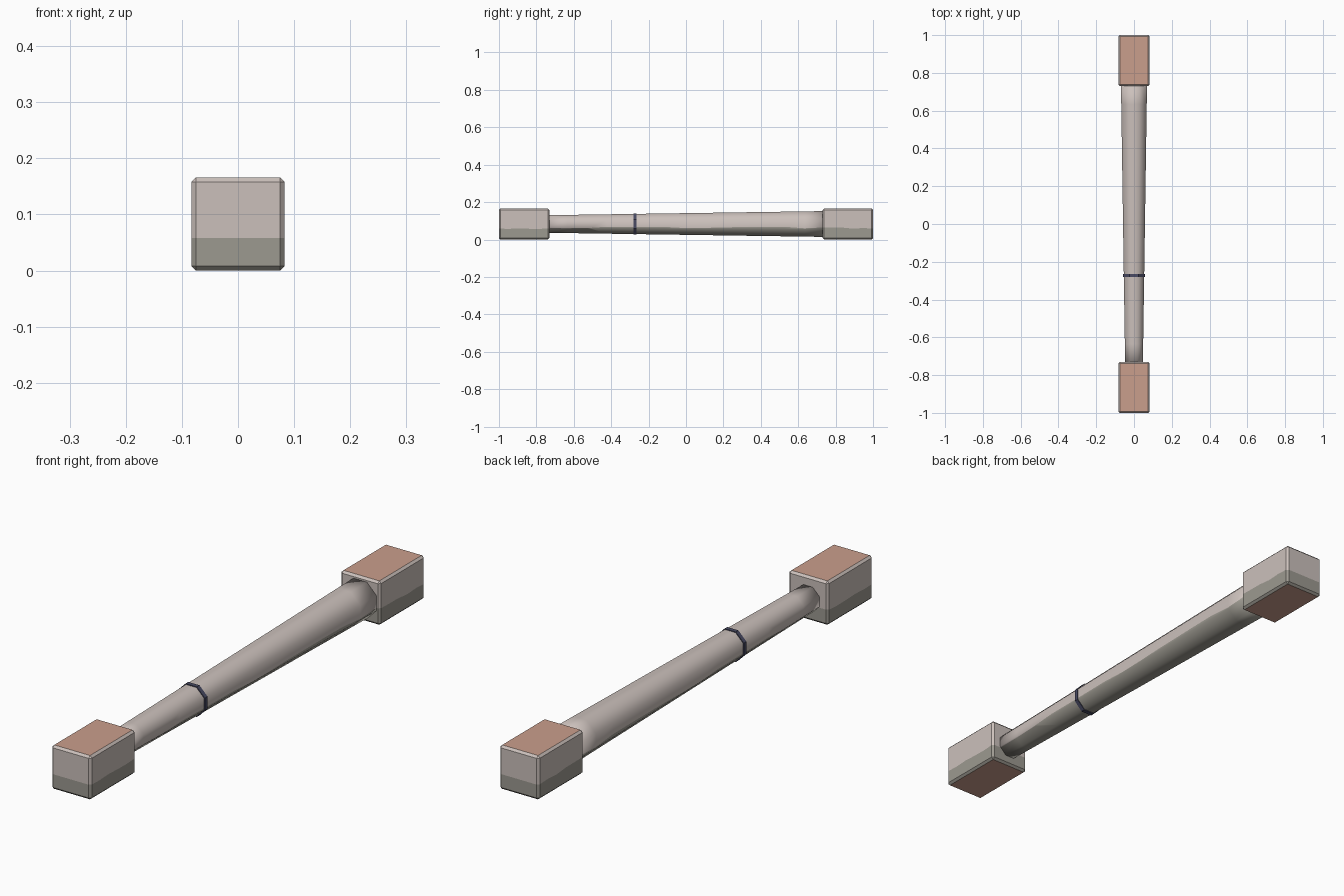
import bpy, bmesh, math, random
from mathutils import Vector

if "Cube" in bpy.data.objects:
    bpy.data.objects.remove(bpy.data.objects["Cube"])

random.seed(4)
CZ = 0.083   # height of the long axis


def material(name, rgb):
    m = bpy.data.materials.new(name)
    m.diffuse_color = (*rgb, 1)
    m.use_nodes = True
    m.node_tree.nodes["Principled BSDF"].inputs["Base Color"].default_value = m.diffuse_color
    return m


STONE = material("pale stone", (0.60, 0.53, 0.50))
GRIME = material("grey green grime", (0.335, 0.32, 0.28))
CLAY = material("terracotta", (0.59, 0.345, 0.265))
NAVY = material("dark navy", (0.065, 0.068, 0.125))


def finish(bm, name, mats, smooth=False):
    me = bpy.data.meshes.new(name)
    bmesh.ops.recalc_face_normals(bm, faces=bm.faces[:])
    bm.to_mesh(me)
    bm.free()
    for m in mats:
        me.materials.append(m)
    ob = bpy.data.objects.new(name, me)
    bpy.context.collection.objects.link(ob)
    if smooth:
        me.polygons.foreach_set("use_smooth", [True] * len(me.polygons))
    return ob


def slice_bm(bm, faces, co, no):
    geom = set(faces)
    for f in faces:
        geom.update(f.edges)
        geom.update(f.verts)
    bmesh.ops.bisect_plane(bm, geom=list(geom), dist=1e-5, plane_co=co, plane_no=no)


def add_grime(bm, y0, y1, n, level, wave):
    """Wavy tide line: slice along y, cut each slice by a tilted plane, colour below it."""
    ys = [y0 + (y1 - y0) * i / n for i in range(n + 1)]
    zs = [level + random.uniform(-wave, wave) for _ in ys]
    for y in ys[1:-1]:
        slice_bm(bm, bm.faces[:], (0, y, 0), (0, 1, 0))
    for i in range(n):
        a, b = ys[i], ys[i + 1]
        slope = (zs[i + 1] - zs[i]) / (b - a)
        fs = [f for f in bm.faces if a - 1e-4 <= f.calc_center_median().y <= b + 1e-4]
        slice_bm(bm, fs, (0, a, zs[i]), Vector((0, -slope, 1)).normalized())
    for f in bm.faces:
        c = f.calc_center_median()
        i = min(max(int((c.y - y0) / (y1 - y0) * n), 0), n - 1)
        t = (c.y - ys[i]) / (ys[i + 1] - ys[i])
        f.material_index = 1 if c.z < zs[i] + (zs[i + 1] - zs[i]) * t else 0


def octagon_tube(bm, sections):
    """Flat-topped octagon swept along y through (y, apothem) sections."""
    loops = []
    for y, ap in sections:
        r = ap / math.cos(math.pi / 8)
        angs = [math.pi / 8 + k * math.pi / 4 for k in range(8)]
        loops.append([bm.verts.new((r * math.cos(a), y, CZ + r * math.sin(a))) for a in angs])
    for p, q in zip(loops, loops[1:]):
        for k in range(8):
            bm.faces.new((p[k], p[(k + 1) % 8], q[(k + 1) % 8], q[k]))
    bm.faces.new(loops[0])
    bm.faces.new(loops[-1])


# chamfered end blocks, clay on the top and bottom faces
for name, yc in (("front_block", -0.865), ("back_block", 0.865)):
    bm = bmesh.new()
    bmesh.ops.create_cube(bm, size=1)
    for v in bm.verts:
        v.co = (v.co.x * 0.166, yc + v.co.y * 0.27, CZ + v.co.z * 0.166)
    bmesh.ops.bevel(bm, geom=bm.edges[:], offset=0.008, segments=1,
                    affect='EDGES', profile=0.5)
    add_grime(bm, yc - 0.135, yc + 0.135, 5, 0.061, 0.005)
    bm.normal_update()
    for f in bm.faces:
        if abs(f.normal.z) > 0.95:
            f.material_index = 2
    finish(bm, name, (STONE, GRIME, CLAY))

# tapered octagonal shaft
bm = bmesh.new()
octagon_tube(bm, [(-0.74, 0.047), (0.74, 0.069)])
add_grime(bm, -0.74, 0.74, 14, 0.064, 0.005)
finish(bm, "shaft", (STONE, GRIME), smooth=True)

# dark band round the shaft
bm = bmesh.new()
octagon_tube(bm, [(-0.28, 0.057), (-0.264, 0.057)])
finish(bm, "band", (NAVY,))
